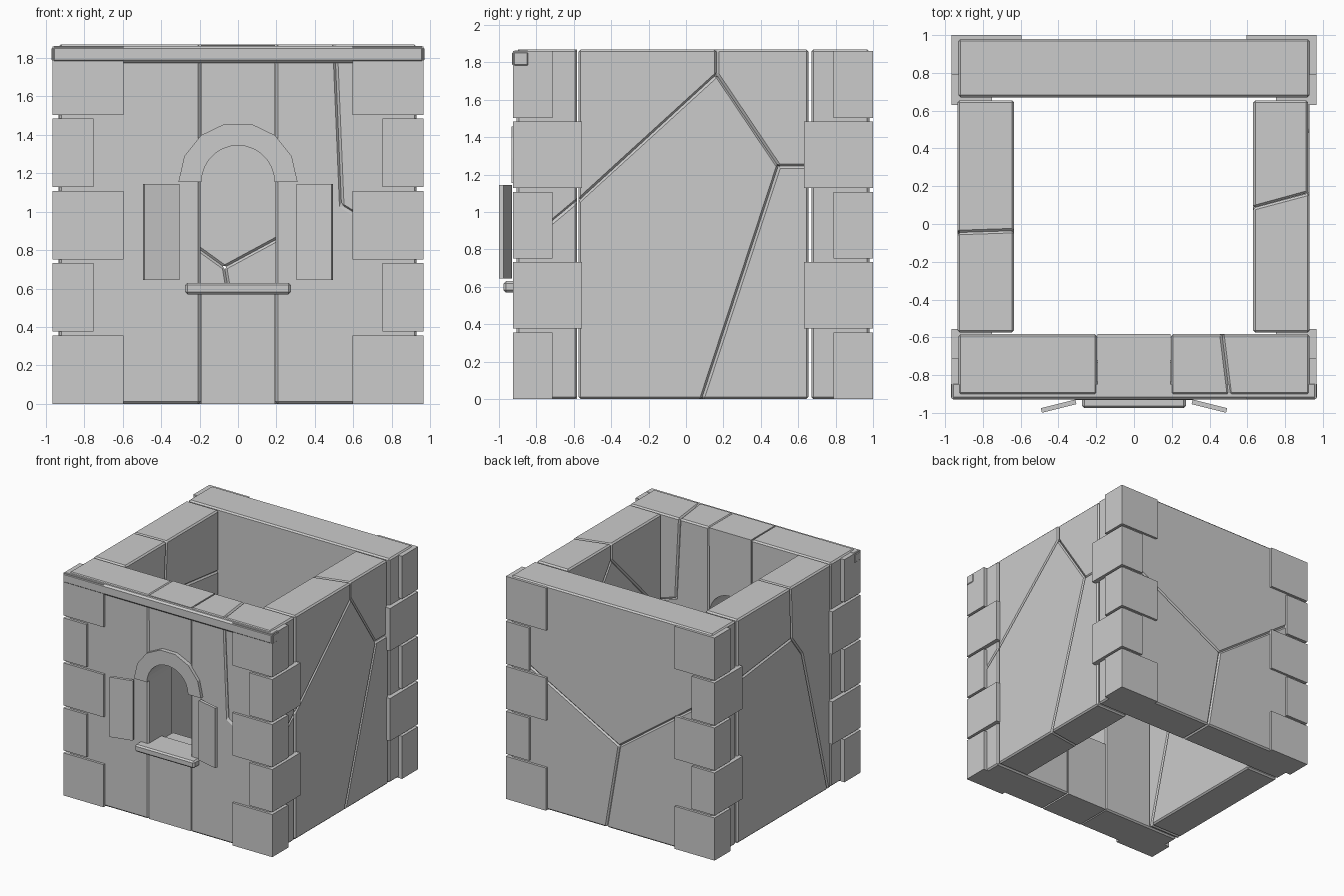
import bpy, bmesh, math
from mathutils import Matrix, Vector

if "Cube" in bpy.data.objects:
    bpy.data.objects.remove(bpy.data.objects["Cube"])

stone = bpy.data.materials.new("grey_stone")
stone.diffuse_color = (0.6, 0.6, 0.6, 1)
stone.use_nodes = True
stone.node_tree.nodes["Principled BSDF"].inputs["Base Color"].default_value = stone.diffuse_color
H = 1.87


def finish(name, bm, bevel=0.0):
    bmesh.ops.recalc_face_normals(bm, faces=bm.faces)
    if bevel:
        bmesh.ops.bevel(bm, geom=bm.edges[:], offset=bevel, segments=1,
                        affect='EDGES', profile=0.5, clamp_overlap=True)
    me = bpy.data.meshes.new(name)
    bm.to_mesh(me)
    bm.free()
    me.materials.append(stone)
    ob = bpy.data.objects.new(name, me)
    bpy.context.collection.objects.link(ob)
    return ob


def slab(name, pts, axis, outer, inner, bevel=0.012):
    """Prism through a wall; a point may carry its own inner-side position."""
    bm = bmesh.new()

    def place(u, z, d):
        return bm.verts.new((d, u, z) if axis == 'x' else (u, d, z))
    a = [place(p[0], p[1], outer) for p in pts]
    b = [place(p[-2], p[-1], inner) for p in pts]
    bm.faces.new(a)
    bm.faces.new(b[::-1])
    n = len(pts)
    for i in range(n):
        j = (i + 1) % n
        bm.faces.new((a[i], b[i], b[j], a[j]))
    return finish(name, bm, bevel)


def box(name, lo, hi, bevel=0.0, turn=0.0):
    lo, hi = Vector(lo), Vector(hi)
    s = hi - lo
    m = (Matrix.Translation((lo + hi) / 2) @ Matrix.Rotation(turn, 4, 'Z')
         @ Matrix.Diagonal((s.x, s.y, s.z, 1)))
    bm = bmesh.new()
    bmesh.ops.create_cube(bm, size=1, matrix=m)
    return finish(name, bm, bevel)


# back wall: three stones meeting at a Y-shaped crack
J, L, R, D = (-0.07, 0.71), (-0.93, 1.33), (0.93, 1.25), (0.05, 0)
for name, pts in (("back_wall_top", [L, J, R, (0.93, H), (-0.93, H)]),
                  ("back_wall_low_left", [(-0.93, 0), D, J, L]),
                  ("back_wall_low_right", [D, (0.93, 0), R, J])):
    slab(name, pts, 'y', 0.98, 0.67)

# right wall: cracks lean through the thickness
F, B = -0.575, 0.655
T = (0.165, H, 0.085, H)
J1 = (0.165, 1.735, 0.085, 1.735)
J2 = (0.495, 1.245, 0.44, 1.245)
D = (0.085, 0, 0.04, 0)
W, E = (F, 1.06), (B, 1.245)
for name, pts, out in (
        ("right_wall_front_top", [W, J1, T, (F, H)], 0.93),
        ("right_wall_middle", [(F, 0), D, J2, J1, W], 0.93),
        ("right_wall_back_low", [D, (B, 0), E, J2], 0.93),
        ("right_wall_back_top", [J1, J2, E, (B, H), T], 0.922)):
    slab(name, pts, 'x', out, 0.63)

# left wall
T, J1, J2, D, E = (-0.045, H, -0.035, H), (-0.06, 1.44), (-0.2, 1.26), (-0.54, 0), (B, 1.36)
for name, pts in (("left_wall_front", [(F, 0), D, J2, J1, T, (F, H)]),
                  ("left_wall_back_low", [D, (B, 0), E, J1, J2]),
                  ("left_wall_back_top", [J1, E, (B, H), T])):
    slab(name, pts, 'x', -0.935, -0.635)

# front wall: side blocks, the right one cracked
YF, YB = -0.905, -0.582
slab("front_wall_left", [(-0.93, 0), (-0.195, 0), (-0.195, H), (-0.93, H)], 'y', YF, YB)
T, C, S = (0.505, H, 0.465, H), (0.54, 1.03, 0.50, 1.2), (0.93, 0.79, 0.93, 1.06)
slab("front_wall_right", [(0.195, 0), (0.93, 0), S, C, T, (0.195, H)], 'y', YF, YB)
slab("front_wall_right_top", [C, S, (0.93, H), T], 'y', YF, YB)

# front wall middle: stones below and above the arched opening
W = 0.193


def arc(r, n, zc=1.155):
    return [(r * math.cos(math.pi * i / n), zc + r * math.sin(math.pi * i / n))
            for i in range(n + 1)]


slab("front_wall_below_window", [(-W, 0), (W, 0), (W, 0.6), (-W, 0.6)], 'y', -0.897, YB, 0)
slab("front_wall_above_window", [(W, H - 0.002)] + arc(W - 0.002, 14) + [(-W, H - 0.002)],
     'y', -0.897, YB, 0)

# arch trim: faceted outside, rounder inside
bm = bmesh.new()
rings = []
for y in (-0.932, -0.88):
    o = [bm.verts.new((x, y, z)) for x, z in arc(0.31, 7)]
    i = [bm.verts.new((x, y, z)) for x, z in arc(0.19, 14)]
    rings.append((o, i))
for o, i in rings:
    for k in range(7):
        bm.faces.new((o[k], o[k + 1], i[2 * k + 2], i[2 * k + 1], i[2 * k]))
for a, b in zip(*rings):
    for k in range(len(a) - 1):
        bm.faces.new((a[k], a[k + 1], b[k + 1], b[k]))
for k in (0, -1):
    bm.faces.new((rings[0][0][k], rings[0][1][k], rings[1][1][k], rings[1][0][k]))
finish("window_arch", bm)

# sill, shutters and top ledge
box("window_sill", (-0.275, -0.975, 0.57), (0.275, -0.72, 0.63), 0.012)
for side, s in (("left", -1), ("right", 1)):
    xs = sorted((s * 0.305, s * 0.493))
    box(side + "_shutter", (xs[0], -0.977, 0.645), (xs[1], -0.952, 1.145),
        turn=-s * math.radians(14))
box("top_ledge", (-0.97, -0.93, 1.775), (0.97, -0.835, 1.863), 0.014)

# corner stones: long side alternates between the two walls
for row in range(5):
    z = row * 0.376
    lx, ly = (0.37, 0.212) if row % 2 == 0 else (0.212, 0.37)
    for sx, side in ((-1, "left"), (1, "right")):
        for y, depth in ((-0.925, "front"), (1.0, "back")):
            xs = sorted((sx * 0.965, sx * (0.965 - lx)))
            ys = sorted((y, y + ly if y < 0 else y - ly))
            box(f"corner_stone_{depth}_{side}_{row}", (xs[0], ys[0], z), (xs[1], ys[1], z + 0.356))
